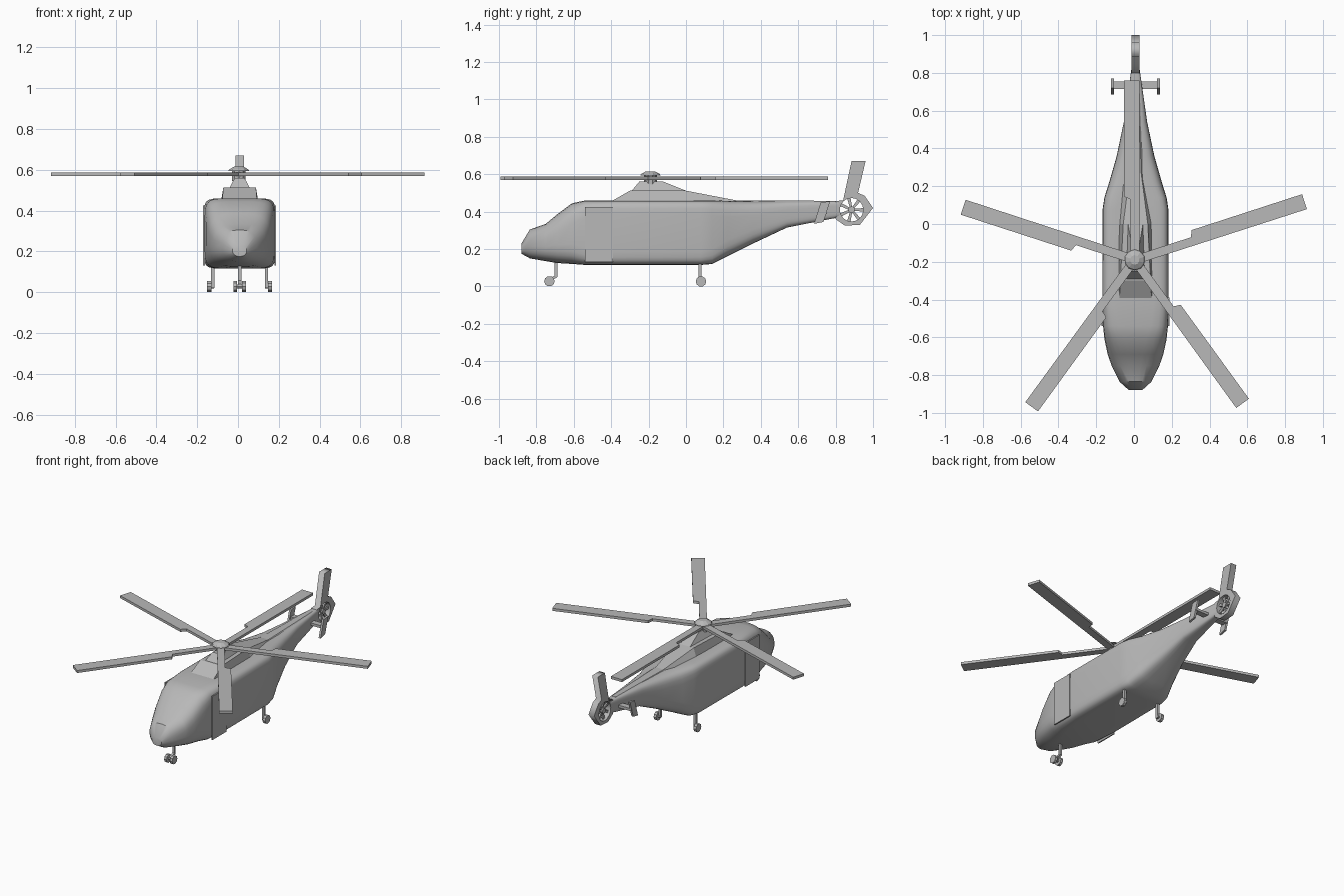
import bpy, bmesh, math
from mathutils import Matrix, Vector

default = bpy.data.objects.get("Cube")
if default:
    bpy.data.objects.remove(default, do_unlink=True)

CX = 0.008          # centre line of the airframe
HUB_Y = -0.19       # rotor axis

paint = bpy.data.materials.new("airframe grey")
paint.use_nodes = True
grey = (0.48, 0.48, 0.48, 1)
paint.diffuse_color = grey
paint.node_tree.nodes["Principled BSDF"].inputs["Base Color"].default_value = grey


def add_mesh(name, bm, smooth=None):
    bmesh.ops.recalc_face_normals(bm, faces=bm.faces)
    mesh = bpy.data.meshes.new(name)
    bm.to_mesh(mesh)
    bm.free()
    mesh.materials.append(paint)
    obj = bpy.data.objects.new(name, mesh)
    bpy.context.collection.objects.link(obj)
    if smooth:
        bpy.ops.object.select_all(action="DESELECT")
        obj.select_set(True)
        bpy.context.view_layer.objects.active = obj
        bpy.ops.object.shade_smooth_by_angle(angle=math.radians(smooth))
    return obj


def loft(name, rings, smooth=None):
    bm = bmesh.new()
    loops = [[bm.verts.new(p) for p in ring] for ring in rings]
    for a, b in zip(loops, loops[1:]):
        for i in range(len(a)):
            j = (i + 1) % len(a)
            bm.faces.new((a[i], a[j], b[j], b[i]))
    bm.faces.new(loops[0])
    bm.faces.new(loops[-1])
    return add_mesh(name, bm, smooth)


def box(name, low, high):
    def ring(z):
        return [(low[0], low[1], z), (high[0], low[1], z),
                (high[0], high[1], z), (low[0], high[1], z)]
    return loft(name, [ring(low[2]), ring(high[2])])


def side_plate(name, outline, x, thick):
    """Extrude a (y, z) outline across x."""
    return loft(name, [[(x + s * thick / 2, y, z) for y, z in outline] for s in (-1, 1)])


def cone(name, centre, r1, r2, depth, sides, axis="Z"):
    bm = bmesh.new()
    turn = Matrix.Rotation(math.pi / 2, 4, "Y") if axis == "X" else Matrix()
    bmesh.ops.create_cone(bm, cap_ends=True, segments=sides, radius1=r1, radius2=r2,
                          depth=depth, matrix=Matrix.Translation(centre) @ turn)
    return add_mesh(name, bm)


# Fuselage: y, bottom, top, half width, squareness
stations = [
    (-0.88, 0.175, 0.23, 0.035, 2.2),
    (-0.835, 0.15, 0.305, 0.085, 2.4),
    (-0.75, 0.135, 0.335, 0.127, 2.8),
    (-0.69, 0.125, 0.385, 0.148, 3.2),
    (-0.61, 0.12, 0.445, 0.165, 4),
    (-0.54, 0.115, 0.46, 0.172, 6),
    (-0.38, 0.115, 0.46, 0.176, 8),
    (0.08, 0.115, 0.46, 0.174, 8),
    (0.14, 0.12, 0.46, 0.165, 7),
    (0.22, 0.16, 0.458, 0.14, 5),
    (0.36, 0.23, 0.456, 0.1, 4),
    (0.54, 0.315, 0.456, 0.062, 4),
    (0.82, 0.37, 0.456, 0.022, 5),
]


def hull_ring(y, bottom, top, half, power, count=28):
    ring = []
    for i in range(count):
        a = math.tau * (i + 0.5) / count
        c, s = math.cos(a), math.sin(a)
        u = math.copysign(abs(c) ** (2 / power), c)
        v = math.copysign(abs(s) ** (2 / power), s)
        ring.append((CX + half * u, y, (bottom + top) / 2 + (top - bottom) / 2 * v))
    return ring


loft("fuselage", [hull_ring(*s) for s in stations], smooth=35)

# Engine deck: y, height, lower and upper half widths
deck = [
    (-0.4, 0.455, 0.09, 0.085),
    (-0.3, 0.512, 0.092, 0.08),
    (0.0, 0.512, 0.09, 0.065),
    (0.27, 0.46, 0.065, 0.03),
    (0.76, 0.458, 0.025, 0.015),
]
loft("engine_deck", [[(CX - lo, y, 0.44), (CX + lo, y, 0.44), (CX + up, y, z), (CX - up, y, z)]
                     for y, z, lo, up in deck])

# Mast fairing
loft("mast_fairing", [
    [(CX - w, front, z), (CX + w, front, z), (CX + w * 0.8, back, z), (CX - w * 0.8, back, z)]
    for z, w, front, back in ((0.5, 0.055, -0.3, 0.03), (0.56, 0.024, -0.25, -0.12))])

# Side doors
for side, label in ((1, "left"), (-1, "right")):
    box(label + "_door", (CX + side * 0.175 - 0.004, -0.54, 0.13),
        (CX + side * 0.175 + 0.004, -0.39, 0.425))

# Rotor hub
hub = Vector((0.004, HUB_Y, 0))
cone("rotor_mast", hub + Vector((0, 0, 0.575)), 0.034, 0.034, 0.06, 10)
cone("rotor_plate", hub + Vector((0, 0, 0.597)), 0.055, 0.05, 0.008, 10)
cone("rotor_cap", hub + Vector((0, 0, 0.608)), 0.05, 0.025, 0.014, 10)

# Five stepped rotor blades
blade_outline = [(0.02, -0.024), (0.95, -0.026), (0.95, 0.057),
                 (0.335, 0.057), (0.32, 0.022), (0.02, 0.022)]
for k in range(5):
    turn = Matrix.Rotation(math.radians(90 + 72 * k), 4, "Z")
    loft("rotor_blade_%d" % (k + 1),
         [[hub + turn @ Vector((r, n, z)) for r, n in blade_outline] for z in (0.57, 0.587)])

# Tail fin with a round duct
fin = [(0.8, 0.36), (0.85, 0.325), (0.93, 0.33), (1.0, 0.42), (0.955, 0.485),
       (0.92, 0.5), (0.96, 0.67), (0.885, 0.67), (0.84, 0.46), (0.8, 0.457)]
FAN_Y, FAN_Z = 0.885, 0.41
duct = [(FAN_Y + 0.063 * math.cos(math.tau * i / 16), FAN_Z + 0.063 * math.sin(math.tau * i / 16))
        for i in range(16)]
curve = bpy.data.curves.new("fin_outline", "CURVE")
curve.dimensions = "2D"
curve.fill_mode = "BOTH"
curve.extrude = 0.021
for outline in (fin, duct):
    spline = curve.splines.new("POLY")
    spline.points.add(len(outline) - 1)
    for point, (y, z) in zip(spline.points, outline):
        point.co = (y, z, 0, 1)
    spline.use_cyclic_u = True
helper = bpy.data.objects.new("fin_outline", curve)
bpy.context.collection.objects.link(helper)
graph = bpy.context.evaluated_depsgraph_get()
bm = bmesh.new()
flat = bpy.data.meshes.new_from_object(helper.evaluated_get(graph))
bm.from_mesh(flat)
bpy.data.objects.remove(helper, do_unlink=True)
bmesh.ops.remove_doubles(bm, verts=bm.verts, dist=0.0001)
for v in bm.verts:
    v.co = (CX + v.co.z, v.co.x, v.co.y)
add_mesh("tail_fin", bm)

# Tail fan
cone("fan_hub", (CX, FAN_Y, FAN_Z), 0.018, 0.018, 0.03, 10, "X")
for k in range(7):
    a = math.tau * k / 7
    along = Vector((math.cos(a), math.sin(a)))
    across = Vector((-along.y, along.x))
    side_plate("fan_blade_%d" % (k + 1),
               [Vector((FAN_Y, FAN_Z)) + along * r + across * w
                for r, w in ((0.01, -0.006), (0.064, -0.009), (0.064, 0.009), (0.01, 0.006))],
               CX, 0.01)

# Stabiliser with end plates
box("stabiliser", (CX - 0.125, 0.715, 0.388), (CX + 0.125, 0.755, 0.405))
end_plate = [(0.685, 0.335), (0.735, 0.345), (0.77, 0.455), (0.72, 0.45)]
for side, label in ((1, "left"), (-1, "right")):
    side_plate(label + "_end_plate", end_plate, CX + side * 0.122, 0.014)

# Landing gear
for side, label in ((1, "left"), (-1, "right")):
    x = CX + side * 0.132
    box(label + "_main_strut", (x - 0.008, 0.068, 0.02), (x + 0.008, 0.084, 0.14))
    cone(label + "_main_axle", (x + side * 0.008, 0.08, 0.027), 0.009, 0.009, 0.03, 8, "X")
    cone(label + "_main_wheel", (x + side * 0.017, 0.08, 0.027), 0.028, 0.028, 0.02, 10, "X")
    cone(label + "_nose_wheel", (CX + side * 0.021, -0.73, 0.028), 0.028, 0.028, 0.018, 10, "X")
cone("nose_axle", (CX, -0.73, 0.028), 0.01, 0.01, 0.04, 8, "X")
side_plate("nose_strut", [(-0.735, 0.022), (-0.688, 0.05), (-0.688, 0.14), (-0.702, 0.14),
                          (-0.702, 0.058), (-0.735, 0.04)], CX, 0.016)
